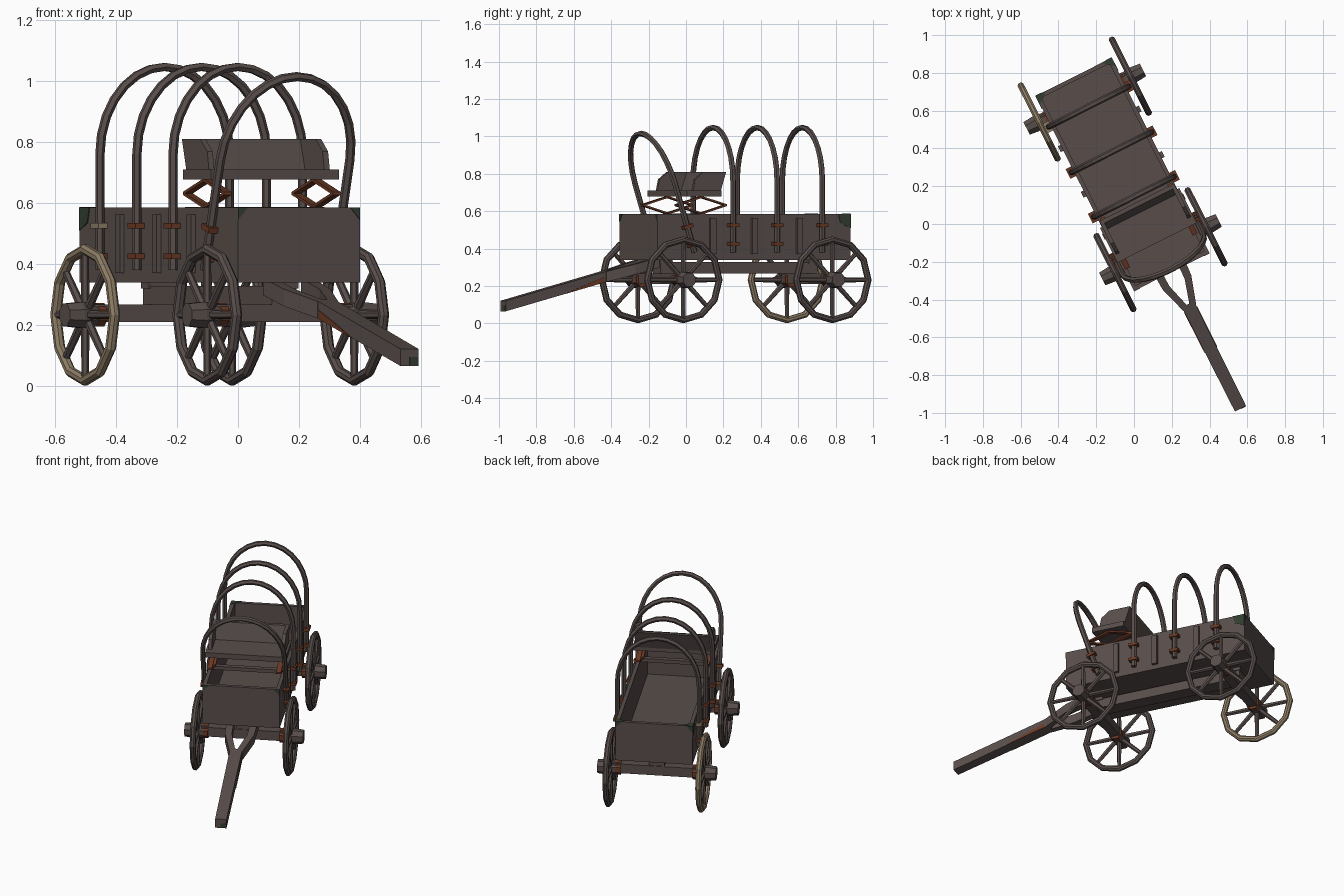
import bpy, bmesh, math
from mathutils import Matrix, Vector

if "Cube" in bpy.data.objects:
    bpy.data.objects.remove(bpy.data.objects["Cube"])

# Wagon is modelled along its own axes, then turned and placed
PLACE = Matrix.Translation((-0.06, 0.2625, 0)) @ Matrix.Rotation(math.radians(26.7), 4, 'Z')

def mat(name, col):
    m = bpy.data.materials.new(name)
    m.diffuse_color = (*col, 1)
    m.use_nodes = True
    m.node_tree.nodes["Principled BSDF"].inputs["Base Color"].default_value = m.diffuse_color
    return m

WOOD = mat("weathered_wood", (0.098, 0.076, 0.070))
RUST = mat("rust", (0.15, 0.042, 0.018))
TAN = mat("bare_tan_wood", (0.27, 0.205, 0.13))
MOSS = mat("moss_green", (0.032, 0.048, 0.032))

def finish(name, bm, m):
    bmesh.ops.recalc_face_normals(bm, faces=bm.faces)
    me = bpy.data.meshes.new(name)
    bm.to_mesh(me)
    bm.free()
    me.materials.append(m)
    me.transform(PLACE)
    ob = bpy.data.objects.new(name, me)
    bpy.context.collection.objects.link(ob)
    return ob

def add_box(bm, lo, hi):
    c = [(a + b) / 2 for a, b in zip(lo, hi)]
    s = [b - a for a, b in zip(lo, hi)]
    bmesh.ops.create_cube(bm, size=1, matrix=Matrix.Translation(c) @ Matrix.Diagonal((*s, 1)))

def box(name, lo, hi, m=WOOD):
    bm = bmesh.new()
    add_box(bm, lo, hi)
    return finish(name, bm, m)

def add_rod(bm, a, b, r1, r2, n, spin=0):
    a, b = Vector(a), Vector(b)
    d = b - a
    bmesh.ops.create_cone(bm, cap_ends=True, segments=n, radius1=r1, radius2=r2, depth=d.length,
        matrix=Matrix.Translation((a + b) / 2) @ d.to_track_quat('Z', 'Y').to_matrix().to_4x4()
        @ Matrix.Rotation(spin, 4, 'Z'))

def add_prism(bm, pts, off):
    f = bm.faces.new([bm.verts.new(p) for p in pts])
    r = bmesh.ops.extrude_face_region(bm, geom=[f])
    bmesh.ops.translate(bm, vec=off, verts=[v for v in r['geom'] if isinstance(v, bmesh.types.BMVert)])

def add_sweep(bm, path, r, n=6, closed=False, wide=1.0):
    """Tube along a path of (u, z) points lying in the u-z plane."""
    k, rings = len(path), []
    for i, (u, z) in enumerate(path):
        p, q = (path[i - 1], path[(i + 1) % k]) if closed else (path[max(i - 1, 0)], path[min(i + 1, k - 1)])
        t = Vector((q[0] - p[0], 0, q[1] - p[1])).normalized()
        nrm = Vector((t.z, 0, -t.x))
        rings.append([bm.verts.new(Vector((u, 0, z)) + nrm * r * math.cos(a) + Vector((0, wide * r * math.sin(a), 0)))
                      for a in [2 * math.pi * (j + 0.5) / n for j in range(n)]])
    for i in range(k if closed else k - 1):
        A, B = rings[i], rings[(i + 1) % k]
        for j in range(n):
            bm.faces.new((A[j], A[(j + 1) % n], B[(j + 1) % n], B[j]))
    if not closed:
        bm.faces.new(rings[0])
        bm.faces.new(rings[-1])

# Wagon bed: floor and four walls
W, L, Z0, Z1, T = 0.224, 0.578, 0.34, 0.585, 0.022
box("bed_floor", (-W, -L, Z0), (W, L, Z0 + 0.025))
for s, n in ((-1, "left"), (1, "right")):
    x = sorted((s * W, s * (W - T)))
    box("side_wall_" + n, (x[0], -L, Z0), (x[1], L, Z1))
for s, n in ((-1, "front"), (1, "rear")):
    y = sorted((s * L, s * (L - T)))
    box("end_wall_" + n, (-W + T, y[0], Z0), (W - T, y[1], Z1))

# Upright stakes on the sides
bm = bmesh.new()
for s in (-1, 1):
    for v in (-0.25, 0.0, 0.27):
        x = sorted((s * W, s * (W + 0.016)))
        add_box(bm, (x[0], v - 0.017, 0.37), (x[1], v + 0.017, 0.563))
finish("side_stakes", bm, WOOD)

# Mossy top corners (thin triangular plates)
bm = bmesh.new()
for su in (-1, 1):
    for sv in (-1, 1):
        u, v = su * W, sv * L
        add_prism(bm, [(u, v, Z1), (u - su * 0.035, v, Z1), (u, v, Z1 - 0.04)], (0, sv * 0.003, 0))
        if sv > 0:
            add_prism(bm, [(u, v, Z1), (u, v - 0.075, Z1), (u, v - 0.06, Z1 - 0.05), (u, v, Z1 - 0.075)],
                      (su * 0.003, 0, 0))
            add_prism(bm, [(u, v, Z1), (u - su * 0.06, v, Z1), (u, v - 0.05, Z1)], (0, 0, 0.002))
finish("moss_corners", bm, MOSS)

# Undercarriage
box("centre_beam", (-0.045, -0.47, 0.268), (0.045, 0.47, 0.328))
for v, n in ((-0.446, "front"), (0.446, "rear")):
    box(n + "_axle", (-0.25, v - 0.028, 0.21), (0.25, v + 0.028, 0.268))
    box(n + "_bolster", (-0.05, v - 0.03, 0.32), (0.05, v + 0.03, 0.345))

# Wheels: twelve-sided rim, eight spokes, hub
ZC, R = 0.233, 0.215
for s, side in ((-1, "left"), (1, "right")):
    for v, n in ((-0.446, "front"), (0.446, "rear")):
        name = n + "_" + side
        c = Vector((s * 0.27, v, ZC))
        bm = bmesh.new()
        ring = [(R * math.cos(i * math.pi / 6), R * math.sin(i * math.pi / 6)) for i in range(12)]
        add_sweep(bm, ring, 0.018, 8, True)
        bm.transform(Matrix.Translation(c) @ Matrix.Rotation(math.pi / 2, 4, 'Z'))
        finish(name + "_rim", bm, TAN if name == "rear_left" else WOOD)
        bm = bmesh.new()
        for i in range(8):
            a = i * math.pi / 4
            add_rod(bm, c, c + Vector((0, math.cos(a), math.sin(a))) * 0.208, 0.015, 0.012, 6)
        finish(name + "_spokes", bm, WOOD)
        bm = bmesh.new()
        add_rod(bm, (s * 0.235, v, ZC), (s * 0.292, v, ZC), 0.04, 0.046, 8, math.pi / 8)
        add_rod(bm, (s * 0.292, v, ZC), (s * 0.345, v, ZC), 0.046, 0.04, 8, math.pi / 8)
        finish(name + "_hub", bm, WOOD)
        bm = bmesh.new()
        add_rod(bm, (s * 0.208, v, ZC), (s * 0.236, v, ZC), 0.042, 0.042, 8, math.pi / 8)
        finish(name + "_hub_ring", bm, RUST)

# Canopy hoops with straps, the front one leaning forward
A, H, LEG = 0.238, 0.667, 0.38
path = [(-A, 0), (-A, LEG * 0.5)]
path += [(-A * math.cos(i * math.pi / 14), LEG + (H - LEG) * math.sin(i * math.pi / 14)) for i in range(15)]
path += [(A, LEG * 0.5), (A, 0)]
for i, (v, tilt) in enumerate(((-0.362, 17.7), (-0.132, 0), (0.132, 0), (0.402, 0))):
    X = Matrix.Translation((0, v, 0.38)) @ Matrix.Rotation(math.radians(tilt), 4, 'X')
    bm = bmesh.new()
    add_sweep(bm, path, 0.015, 6, False, 1.1)
    bm.transform(X)
    finish("canopy_hoop_%d" % (i + 1), bm, WOOD)
    for s, side in ((-1, "left"), (1, "right")):
        for z, lvl in ((0.045, "lower"), (0.145, "upper")):
            bm = bmesh.new()
            x = sorted((s * (W - 0.004), s * 0.258))
            add_box(bm, (x[0], -0.028, z - 0.009), (x[1], 0.028, z + 0.009))
            bm.transform(X)
            bare = i == 3 and s < 0 and lvl == "upper"
            finish("hoop_strap_%d_%s_%s" % (i + 1, side, lvl), bm, TAN if bare else RUST)

# Seat: board, leaning back, side wings
SW = 0.222
box("seat_board", (-0.235, -0.405, 0.678), (0.235, -0.2, 0.71))
bm = bmesh.new()
add_prism(bm, [(-SW, -0.225, 0.70), (-SW, -0.2, 0.70), (-SW, -0.165, 0.81), (-SW, -0.187, 0.81)], (2 * SW, 0, 0))
finish("seat_back", bm, WOOD)
bm = bmesh.new()
for s in (-1, 1):
    add_prism(bm, [(s * SW, -0.2, 0.70), (s * SW, -0.165, 0.81), (s * SW, -0.3, 0.81),
                   (s * SW, -0.35, 0.77), (s * SW, -0.365, 0.70)], (-s * 0.02, 0, 0))
finish("seat_wings", bm, WOOD)

# Diamond leaf springs under the seat
bm = bmesh.new()
for s in (-1, 1):
    for sv in (-1, 1):
        for z in (0.588, 0.676):
            add_prism(bm, [(s * 0.2 - 0.014, -0.306 + sv * y, zz) for y, zz in
                           ((0, z - 0.005), (0.15, 0.627), (0.15, 0.637), (0, z + 0.005))], (0.028, 0, 0))
finish("seat_springs", bm, RUST)
box("spring_rail", (-W, -0.32, 0.565), (W, -0.29, 0.587))

# Tongue: sloping pole with a forked rear end
def slope(v):
    return 0.093 + (v + 1.388) * 0.262

def beam(bm, u0, v0, w0, u1, v1, w1, h=0.028):
    pts = []
    for u, v, w in ((u0, v0, w0), (u1, v1, w1)):
        pts += [(u + a, v, slope(v) + b) for a, b in ((-w, -h), (w, -h), (w, h), (-w, h))]
    V = [bm.verts.new(p) for p in pts]
    for f in ((0, 1, 2, 3), (4, 5, 6, 7), (0, 1, 5, 4), (1, 2, 6, 5), (2, 3, 7, 6), (3, 0, 4, 7)):
        bm.faces.new([V[i] for i in f])

bm = bmesh.new()
beam(bm, 0, -1.388, 0.033, 0, -0.77, 0.036)
for s in (-1, 1):
    beam(bm, s * 0.02, -0.79, 0.018, s * 0.065, -0.64, 0.02)
    beam(bm, s * 0.065, -0.64, 0.02, s * 0.07, -0.5, 0.022)
finish("tongue", bm, WOOD)
bm = bmesh.new()
for s in (-1, 1):
    add_prism(bm, [(s * 0.035, v, slope(v) + z) for v, z in
                   ((-1.04, -0.028), (-0.8, -0.028), (-0.8, 0.0), (-0.92, -0.012))], (s * 0.003, 0, 0))
finish("tongue_rust", bm, RUST)
box("tongue_moss", (0.0, -1.391, 0.068), (0.03, -1.386, 0.095), MOSS)
